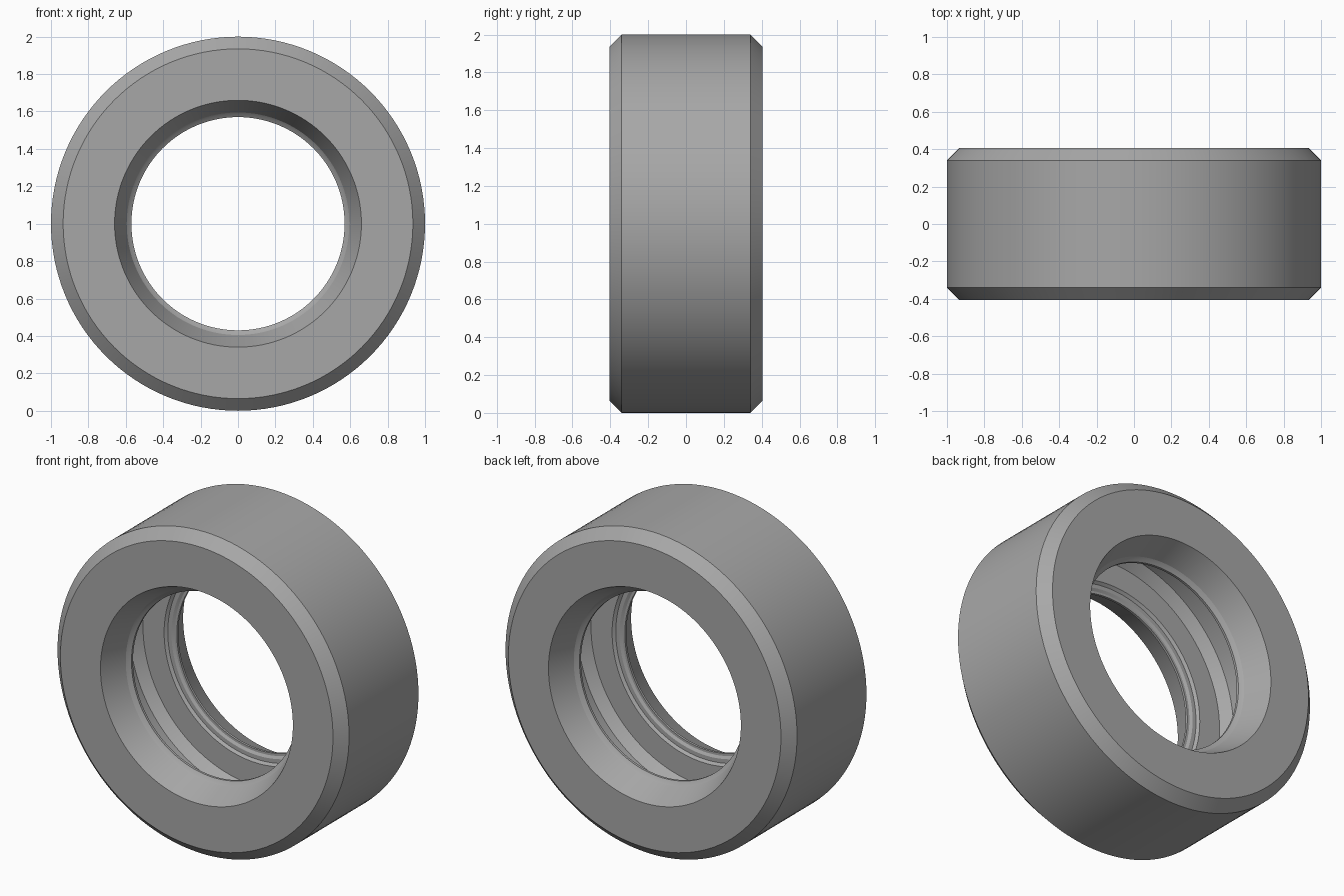
import bpy, bmesh, math
from mathutils import Vector

if "Cube" in bpy.data.objects:
    bpy.data.objects.remove(bpy.data.objects["Cube"])

SEGMENTS = 128

steel = bpy.data.materials.new("steel_grey")
steel.diffuse_color = (0.39, 0.39, 0.39, 1)
steel.use_nodes = True
steel.node_tree.nodes["Principled BSDF"].inputs["Base Color"].default_value = steel.diffuse_color

# Half of the ring section as (radius, offset along the axis), inside to outside
half = [
    (0.835, 0.13),   # wide inner channel floor
    (0.785, 0.19),   # channel chamfer
    (0.64, 0.19),    # channel side wall
    (0.625, 0.205),  # stepped lip
    (0.60, 0.205),
    (0.585, 0.215),
    (0.57, 0.215),   # narrowest bore
    (0.57, 0.23),
    (0.585, 0.24),
    (0.595, 0.25),
    (0.66, 0.405),   # flared mouth
    (0.935, 0.405),  # flat end face
    (1.0, 0.34),     # outer chamfer
]
# Mirror the half section to close the loop
section = half + [(r, -y) for r, y in reversed(half)]

# Revolve the closed section about the y axis
bm = bmesh.new()
rings = []
for i in range(SEGMENTS):
    a = 2 * math.pi * i / SEGMENTS
    rings.append([bm.verts.new(Vector((r * math.cos(a), y, 1 + r * math.sin(a))))
                  for r, y in section])
n = len(section)
for i in range(SEGMENTS):
    p, q = rings[i], rings[(i + 1) % SEGMENTS]
    for j in range(n):
        k = (j + 1) % n
        bm.faces.new((p[j], p[k], q[k], q[j]))
bmesh.ops.recalc_face_normals(bm, faces=bm.faces)

mesh = bpy.data.meshes.new("ring_body")
bm.to_mesh(mesh)
bm.free()
mesh.materials.append(steel)
ring = bpy.data.objects.new("ring_body", mesh)
bpy.context.collection.objects.link(ring)

# Smooth round surfaces, crisp section edges
bpy.context.view_layer.objects.active = ring
ring.select_set(True)
bpy.ops.object.shade_smooth_by_angle(angle=math.radians(20))
